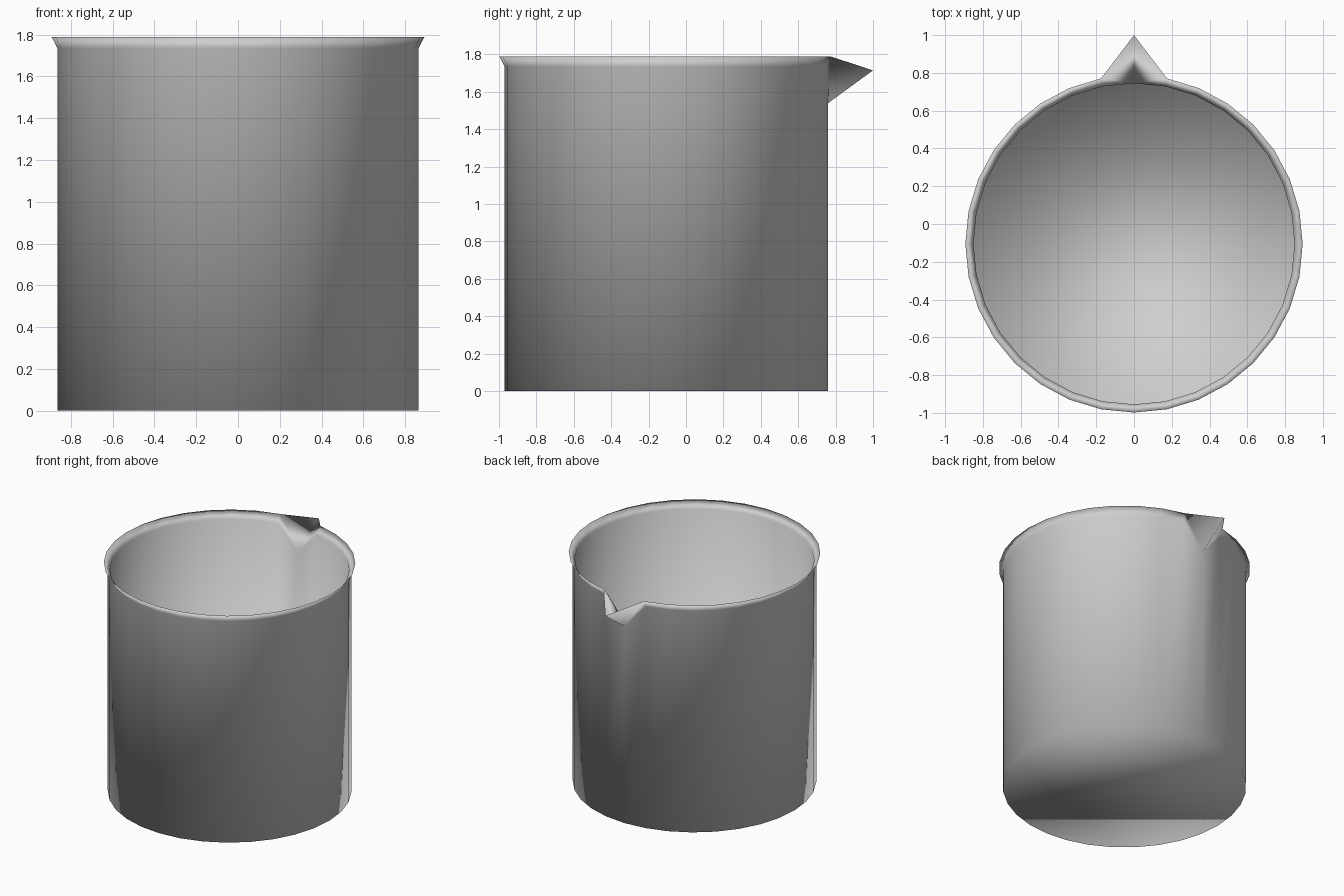
import bpy, bmesh
from math import sin, cos, tau

cube = bpy.data.objects.get("Cube")
if cube:
    bpy.data.objects.remove(cube)

SIDES, CENTRE_Y = 32, -0.105
BACK = SIDES // 4   # column that points to +y

mat = bpy.data.materials.new("light grey")
mat.use_nodes = True
grey = (0.62, 0.62, 0.62, 1)
mat.diffuse_color = grey
mat.node_tree.nodes["Principled BSDF"].inputs["Base Color"].default_value = grey

bm = bmesh.new()


def ring(radius, z):
    return [bm.verts.new((radius * cos(tau * i / SIDES),
                          CENTRE_Y + radius * sin(tau * i / SIDES), z))
            for i in range(SIDES)]


# Thin-walled cup: outer wall, flared sharp lip, inner wall
outer_base = ring(0.865, 0)
outer_neck = ring(0.865, 1.735)
lip = ring(0.893, 1.79)
inner_neck = ring(0.85, 1.735)
inner_base = ring(0.85, 0.015)

# Pouring spout: pull the back of the lip out and lower the neck beneath it
lip[BACK].co.y, lip[BACK].co.z = 1.0, 1.715
outer_neck[BACK].co.z = 1.54
inner_neck[BACK].co.z = 1.55


def bridge(low, high):
    for i in range(SIDES):
        j = (i + 1) % SIDES
        a, b, c, d = low[i], low[j], high[j], high[i]
        if BACK in (i, j) and lip in (low, high):
            # split the spout cheeks from lip corner to spout root
            split = (a, c) if (i == BACK) == (low is not lip and high is lip) else (b, d)
            if low is lip:
                split = (b, d) if j != BACK else (a, c)
            if split == (a, c):
                bm.faces.new((a, b, c))
                bm.faces.new((a, c, d))
            else:
                bm.faces.new((a, b, d))
                bm.faces.new((b, c, d))
        else:
            bm.faces.new((a, b, c, d))


rings = [outer_base, outer_neck, lip, inner_neck, inner_base]
for low, high in zip(rings, rings[1:]):
    bridge(low, high)

# Underside and inside floor
bm.faces.new(outer_base[::-1])
bm.faces.new(inner_base)
bmesh.ops.recalc_face_normals(bm, faces=bm.faces[:])
for f in bm.faces:
    f.smooth = True

mesh = bpy.data.meshes.new("beaker")
bm.to_mesh(mesh)
bm.free()
mesh.materials.append(mat)
beaker = bpy.data.objects.new("beaker", mesh)
bpy.context.collection.objects.link(beaker)
